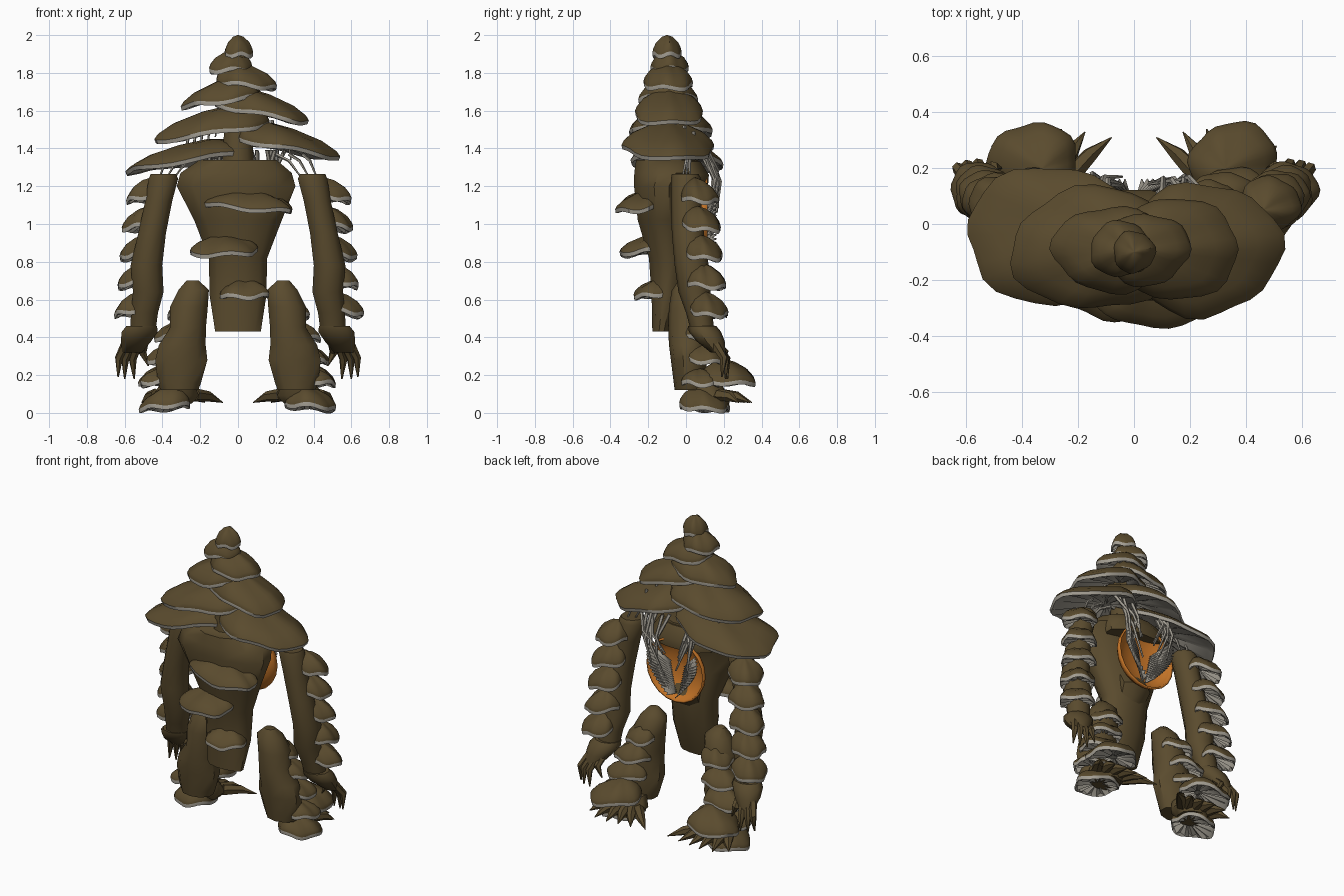
import bpy, math, random
from mathutils import Vector

random.seed(4)
if "Cube" in bpy.data.objects:
    bpy.data.objects.remove(bpy.data.objects["Cube"])


def material(name, rgb):
    m = bpy.data.materials.new(name)
    m.use_nodes = True
    m.diffuse_color = (*rgb, 1)
    m.node_tree.nodes["Principled BSDF"].inputs["Base Color"].default_value = (*rgb, 1)
    return m


BARK = material("bark brown", (0.102, 0.07, 0.027))
GILL = material("gill grey", (0.36, 0.335, 0.285))
GLOW = material("heart orange", (0.54, 0.17, 0.02))


def build(name, verts, faces, mats, index=None, angle=45):
    me = bpy.data.meshes.new(name)
    me.from_pydata([tuple(v) for v in verts], [], faces)
    for m in mats:
        me.materials.append(m)
    if index:
        me.polygons.foreach_set("material_index", index)
    ob = bpy.data.objects.new(name, me)
    bpy.context.collection.objects.link(ob)
    bpy.ops.object.select_all(action='DESELECT')
    ob.select_set(True)
    bpy.context.view_layer.objects.active = ob
    bpy.ops.object.shade_smooth_by_angle(angle=math.radians(angle))
    return ob


def bridge(rows, n):
    """Quads joining stacked rings of n points."""
    return [(r * n + i, r * n + (i + 1) % n, (r + 1) * n + (i + 1) % n, (r + 1) * n + i)
            for r in range(rows - 1) for i in range(n)]


def limb(name, rings, n=10, mirror=1):
    """Loft of elliptical rings (x, y, z, rx, ry), listed bottom to top."""
    verts = []
    for x, y, z, rx, ry in rings:
        for i in range(n):
            a = math.tau * (i + 0.5) / n
            verts.append((mirror * x + rx * math.cos(a), y + ry * math.sin(a), z))
    faces = bridge(len(rings), n)
    faces += [tuple(reversed(range(n))), tuple(range(len(verts) - n, len(verts)))]
    return build(name, verts, faces, [BARK])


def cap(name, x, y, z, rx, ry, h, slope=(0, 0), lean=(0, 0), n=28, rim=0.022):
    """Bracket mushroom: brown dome, wavy grey lip, pleated hollow grey underside."""
    rows = [(0.03, 1), (0.38, 0.87), (0.76, 0.54), (0.95, 0.2), (1, 0),
            (0.98, None), (0.88, None), (0.15, None)]
    p1, p2 = random.uniform(0, 6), random.uniform(0, 6)
    verts = []
    for k, (f, up) in enumerate(rows):
        for i in range(n):
            a = math.tau * i / n
            wob = 1 + 0.05 * math.sin(3 * a + p1) + 0.03 * math.sin(7 * a + p2)
            dx = rx * (f * wob * math.cos(a) + lean[0] * (1 - f))
            dy = ry * (f * wob * math.sin(a) + lean[1] * (1 - f))
            wave = 0.009 * f * math.sin(4 * a + p2)
            if up is None:
                pleat = 0.02 * (i % 2) if k > 5 else 0
                dz = -rim + pleat + (0.35 * h if k == 7 else 0)
            else:
                dz = up * h
            verts.append((x + dx, y + dy, z + dz + wave + slope[0] * dx + slope[1] * dy))
    # rows run downward, so flip the winding
    faces = [tuple(reversed(f)) for f in bridge(len(rows), n)]
    index = [0 if i < 4 * n else 1 for i in range(len(faces))]
    faces += [tuple(range(n)), tuple(reversed(range(len(verts) - n, len(verts))))]
    return build(name, verts, faces, [BARK, GILL], index + [0, 1], 35)


def spike(name, a, b, r, tip=0.002, mat=BARK, n=6, bend=(0, 0, 0)):
    """Tapered horn or strand from a to b through a bent middle."""
    a, b = Vector(a), Vector(b)
    d = (b - a).normalized()
    u = d.orthogonal().normalized()
    w = d.cross(u)
    mid = (a + b) / 2 + Vector(bend)
    verts = [c + rad * (math.cos(math.tau * i / n) * u + math.sin(math.tau * i / n) * w)
             for c, rad in ((a, r), (mid, (r * 0.75 + tip * 0.25)), (b, tip)) for i in range(n)]
    faces = bridge(3, n) + [tuple(reversed(range(n))), tuple(range(2 * n, 3 * n))]
    return build(name, verts, faces, [mat])


# Trunk, brow over the chest hollow, and neck
limb("torso", [(0, -.13, .43, .125, .05), (0, -.1, .62, .155, .085), (0, -.09, .82, .16, .11),
               (0, -.12, 1.02, .24, .14), (-.01, -.13, 1.2, .325, .15),
               (-.01, -.1, 1.27, .305, .18), (0, -.1, 1.34, .21, .17)], 12)
limb("chest_brow", [(0, .02, 1.2, .22, .1), (0, .01, 1.26, .23, .115), (0, -.02, 1.33, .19, .1)], 12)
limb("neck", [(0, -.1, 1.3, .09, .1), (0, -.1, 1.6, .07, .07), (0, -.1, 1.9, .04, .04)])

# Head of stacked mushroom shelves, top to bottom
cap("head_cap_tip", 0, -.1, 1.905, .075, .075, .095)
cap("head_cap_crown", -.045, -.09, 1.825, .113, .1, .095, (.05, 0), (.2, 0))
cap("head_cap_upper_left", .04, -.09, 1.745, .16, .13, .105, (-.1, 0), (-.25, 0))
cap("head_cap_upper_right", -.08, -.09, 1.66, .21, .155, .115, (.13, 0), (.35, 0))
cap("head_cap_middle_left", .13, -.09, 1.59, .25, .18, .115, (-.2, 0), (-.35, 0))
cap("head_cap_middle_right", -.14, -.09, 1.49, .3, .22, .125, (.15, 0), (.35, 0))
cap("head_cap_lower_left", .25, -.09, 1.405, .275, .24, .12, (-.18, -.03), (-.4, 0))
cap("head_cap_lower_right", -.28, -.04, 1.335, .325, .245, .095, (.16, -.04), (.35, 0))

# Shelves down the spine
cap("spine_cap_upper", .07, -.25, 1.1, .23, .12, .075, (-.08, .1), (0, .4))
cap("spine_cap_middle", -.07, -.22, .86, .18, .13, .08, (.04, .1), (0, .4))
cap("spine_cap_lower", .03, -.17, .635, .13, .11, .075, (0, .1), (0, .4))

# Glowing hollow in the chest: open shell, thickened
verts, rows, n = [], 7, 20
for k in range(rows):
    t = 0.04 + (math.pi / 2 - 0.04) * k / (rows - 1)
    for i in range(n):
        a = math.tau * i / n
        verts.append((.2 * math.sin(t) * math.cos(a), .115 - .095 * math.cos(t),
                      1.055 + .2 * math.sin(t) * math.sin(a)))
bowl = build("heart_bowl", verts, bridge(rows, n) + [tuple(range(n))], [GLOW])
bowl.modifiers.new("wall", 'SOLIDIFY').thickness = 0.012
limb("bowl_support", [(0, -.05, .78, .09, .06), (0, .0, .88, .11, .08), (0, -.04, .98, .12, .06)], 8)

for s, side in ((1, "left"), (-1, "right")):
    # Pleated gill fan inside the hollow
    verts, folds = [], 30
    for i in range(folds):
        t = i / (folds - 1)
        fold = .011 * (-1) ** i
        inner = (s * (.012 + .04 * t), .09 + fold, .89 + .2 * t)
        outer = (s * (.03 + .15 * math.sin(t * 2)), .15 + fold, .9 + .3 * t)
        verts += [inner, outer]
    fan = build(side + "_gill_fan", verts,
                [(2 * i, 2 * i + 1, 2 * i + 3, 2 * i + 2) for i in range(folds - 1)], [GILL], angle=15)
    fan.modifiers.new("thickness", 'SOLIDIFY').thickness = 0.006
    # Strands from the head shelves to the gills and shoulders
    for i in range(8):
        top = (s * random.uniform(.06, .26), random.uniform(.07, .12), 1.39)
        low = (s * random.uniform(.03, .17), random.uniform(.13, .17), random.uniform(1.0, 1.2))
        spike(f"{side}_chest_strand_{i}", top, low, .012, .005, GILL, 5, (s * .02, .04, 0))
    for i in range(3):
        spike(f"{side}_shoulder_strand_{i}", (s * (.2 + .07 * i), .02, 1.37),
              (s * (.34 + .04 * i), -.02 + .02 * i, 1.24), .01, .004, GILL, 5, (0, 0, .03))
    for i in range(5):
        x, z = s * (.1 + .04 * i), 1.61 - .03 * i
        spike(f"{side}_head_strand_{i}", (x, -.16 + .05 * i, z), (x + s * .02, -.15 + .05 * i, z - .15),
              .009, .004, GILL, 5)

    # Arm, hand and fingers
    limb(side + "_arm", [(.505, .09, .42, .07, .06), (.495, .07, .53, .075, .07),
                         (.475, .045, .64, .085, .085), (.485, .03, .78, .088, .09),
                         (.455, .01, .95, .077, .085), (.42, 0, 1.12, .075, .08),
                         (.395, 0, 1.24, .082, .08), (.395, -.005, 1.265, .07, .07)], 10, s)
    limb(side + "_hand", [(.56, .17, .32, .055, .04), (.54, .13, .38, .085, .075),
                          (.52, .1, .43, .1, .085), (.51, .085, .46, .085, .075)], 10, s)
    for i, (x, y, z) in enumerate(((.475, .2, .25), (.55, .22, .18), (.6, .21, .18), (.635, .19, .19))):
        spike(f"{side}_finger_{i}", (s * (.5 + .03 * i), .15, .37), (s * x, y, z), .028, .004,
              bend=(s * .018, .03, .01))
    for i in range(5):
        cap(f"{side}_arm_cap_{i}", s * (.485 + .016 * i), .07 + .013 * i, 1.145 - .151 * i, .11, .1,
            .095, (-s * .12, -.1), (-s * .2, -.2))

    # Leg and its shelves
    limb(side + "_leg", [(.31, .02, .12, .105, .08), (.31, .02, .16, .12, .085), (.3, .015, .28, .145, .095),
                         (.295, .01, .36, .13, .1), (.265, .01, .45, .1, .105), (.26, .01, .56, .105, .1),
                         (.235, -.0, .65, .085, .075), (.24, -.01, .7, .035, .03)], 10, s)
    leg_caps = ((.275, .06, .53, .1, .1, .08), (.32, .085, .41, .12, .105, .08),
                (.355, .1, .29, .13, .105, .08), (.36, .22, .18, .16, .145, .1),
                (.38, .1, .04, .135, .13, .1), (.41, .08, .17, .11, .1, .065))
    for i, (x, y, z, rx, ry, h) in enumerate(leg_caps):
        cap(f"{side}_leg_cap_{i}", s * x, y, z, rx, ry, h, (-s * .08, -.06), (-s * .2, -.15))

    # Foot and toe claws
    limb(side + "_foot", [(.34, .14, .05, .1, .09), (.33, .13, .09, .13, .1), (.32, .1, .16, .09, .08)], 10, s)
    for i, (x, y) in enumerate(((.08, .31), (.175, .33), (.26, .34), (.34, .35), (.43, .34), (.51, .28))):
        spike(f"{side}_claw_{i}", (s * (.23 + .04 * i), .17, .095), (s * x, y, .055), .036,
              bend=(0, .01, .012))
